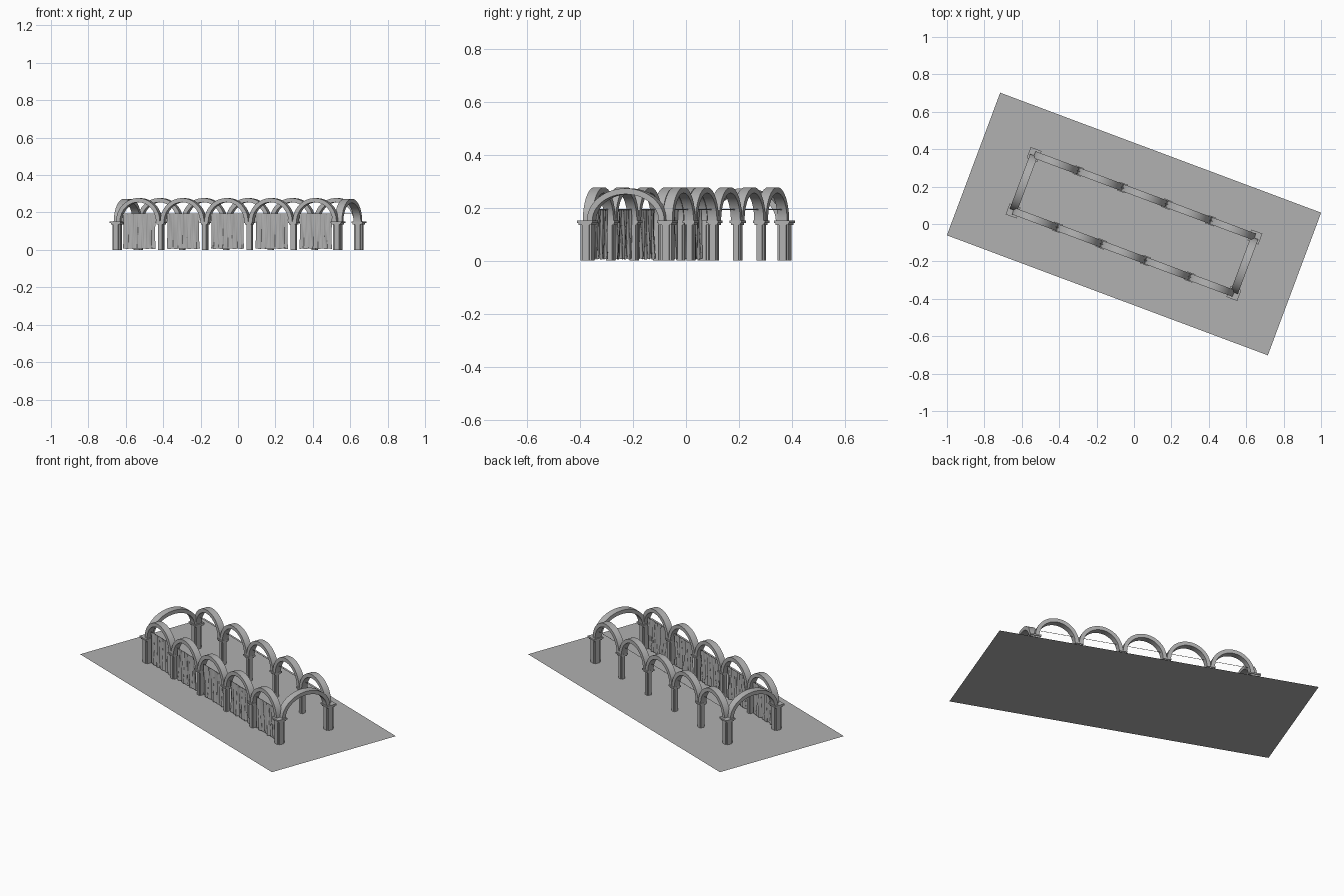
import bpy, bmesh, math, random
from mathutils import Matrix

if "Cube" in bpy.data.objects:
    bpy.data.objects.remove(bpy.data.objects["Cube"])

random.seed(4)
ROT = Matrix.Rotation(math.radians(-20.5), 4, 'Z')
BAY, ROW = 0.252, 0.161          # arch spacing and row offset
SPRING, RISE = 0.15, 0.127       # arch spring height and rise

# dark grey stone
STONE = bpy.data.materials.new("stone")
STONE.diffuse_color = (0.44, 0.44, 0.44, 1)
STONE.use_nodes = True
STONE.node_tree.nodes["Principled BSDF"].inputs["Base Color"].default_value = STONE.diffuse_color


def finish(name, bm, smooth=None):
    bmesh.ops.recalc_face_normals(bm, faces=bm.faces)
    bm.transform(ROT)
    me = bpy.data.meshes.new(name)
    bm.to_mesh(me)
    bm.free()
    me.materials.append(STONE)
    ob = bpy.data.objects.new(name, me)
    bpy.context.collection.objects.link(ob)
    if smooth:
        bpy.context.view_layer.objects.active = ob
        ob.select_set(True)
        bpy.ops.object.shade_smooth_by_angle(angle=math.radians(smooth))
        ob.select_set(False)
    return ob


def prism(bm, pts, z0, z1):
    face = bm.faces.new([bm.verts.new((x, y, z0)) for x, y in pts])
    new = bmesh.ops.extrude_face_region(bm, geom=[face])["geom"]
    for v in new:
        if isinstance(v, bmesh.types.BMVert):
            v.co.z = z1


def cross(cx, cy, h, n):
    # square outline with stepped-in corners
    quarter = [(h, h - n), (h - n, h - n), (h - n, h)]
    out = []
    for k in range(4):
        c, s = round(math.cos(k * math.pi / 2)), round(math.sin(k * math.pi / 2))
        out += [(cx + x * c - y * s, cy + x * s + y * c) for x, y in quarter]
    return out


def pillar(name, x, y, half, cap):
    bm = bmesh.new()
    prism(bm, cross(x, y, half, half * 0.35), 0, 0.14)
    for h, a, b in ((cap - 0.005, 0.135, 0.143), (cap, 0.143, 0.152)):
        prism(bm, [(x - h, y - h), (x + h, y - h), (x + h, y + h), (x - h, y + h)], a, b)
    finish(name, bm)


def arch(name, cx, cy, half, rise, along_y, thick=0.022, depth=0.038):
    bm = bmesh.new()
    rings, n = [], 24
    for i in range(n + 1):
        a = math.pi * i / n
        ring = []
        for t, d in ((0, -1), (0, 1), (thick, 1), (thick, -1)):
            p = (half - t) * math.cos(a)
            z = SPRING + (rise - t) * math.sin(a)
            q = d * depth / 2
            ring.append(bm.verts.new((cx + q, cy + p, z) if along_y else (cx + p, cy + q, z)))
        rings.append(ring)
    for r0, r1 in zip(rings, rings[1:]):
        for k in range(4):
            bm.faces.new((r0[k], r0[(k + 1) % 4], r1[(k + 1) % 4], r1[k]))
    bm.faces.new(rings[0])
    bm.faces.new(rings[-1])
    finish(name, bm, 35)


def curtain(name, cx, cy, width=0.188):
    bm = bmesh.new()
    nx, nz = 72, 14
    ph = [random.uniform(0, 6.28) for _ in range(4)]
    grid = []
    for j in range(nz + 1):
        t = j / nz
        row = []
        for i in range(nx + 1):
            s = i / nx
            w = width * (1 - 0.04 * math.sin(math.pi * t))
            fold = (0.002 * math.sin(44 * s + ph[0] + 1.5 * math.sin(3 * t + ph[1]))
                    + 0.0012 * math.sin(87 * s + ph[2] - 2 * t)
                    + 0.003 * math.sin(17 * s + 3 * t + ph[3]))
            z = 0.006 + 0.186 * t + 0.002 * (1 - t) * math.sin(31 * s + ph[1])
            row.append(bm.verts.new((cx + w * (s - 0.5), cy + fold * (1 - 0.35 * t), z)))
        grid.append(row)
    for r0, r1 in zip(grid, grid[1:]):
        for i in range(nx):
            bm.faces.new((r0[i], r0[i + 1], r1[i + 1], r1[i]))
    finish(name, bm, 60)


# ground slab
bm = bmesh.new()
bm.faces.new([bm.verts.new((x * 0.916, y * 0.407, 0))
              for x, y in ((-1, -1), (1, -1), (1, 1), (-1, 1))])
finish("floor", bm)

for side, y in (("front", -ROW), ("back", ROW)):
    # pillars, heavier at the corners
    for i in range(6):
        corner = i in (0, 5)
        pillar(f"{side}_pillar_{i}", (i - 2.5) * BAY, y,
               0.022 if corner else 0.015, 0.031 if corner else 0.024)
    # arches of the long sides
    for i in range(5):
        arch(f"{side}_arch_{i}", (i - 2) * BAY, y, BAY / 2 - 0.001, RISE, False)
    # thin curtain rod
    bm = bmesh.new()
    bmesh.ops.create_cone(bm, cap_ends=True, segments=8, radius1=0.0012, radius2=0.0012,
                          depth=5 * BAY - 0.02,
                          matrix=Matrix.Translation((0, y, 0.193)) @ Matrix.Rotation(math.pi / 2, 4, 'Y'))
    finish(f"{side}_curtain_rod", bm, 50)

# wide arches at both ends
for name, x in (("left", -2.5 * BAY), ("right", 2.5 * BAY)):
    arch(f"{name}_end_arch", x, 0, ROW - 0.005, 0.123, True, depth=0.042)

# draped curtains in the front bays
for i in range(5):
    curtain(f"curtain_{i}", (i - 2) * BAY, -ROW)
